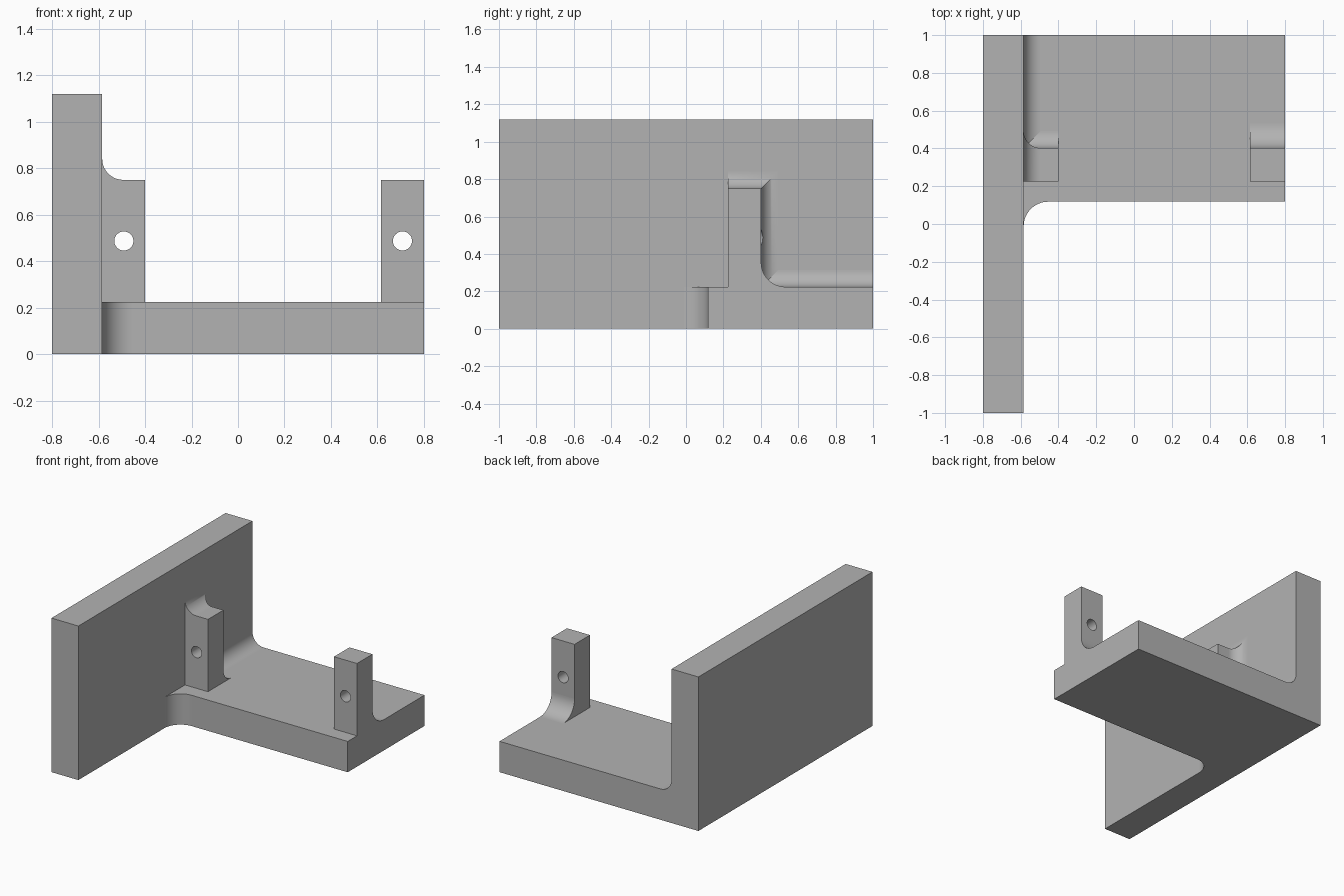
import bpy
import bmesh
from math import sin, cos, pi, radians
from mathutils import Vector

cube = bpy.data.objects.get("Cube")
if cube:
    bpy.data.objects.remove(cube, do_unlink=True)

grey = bpy.data.materials.new("plain grey")
grey.use_nodes = True
colour = (0.45, 0.45, 0.45, 1)
grey.diffuse_color = colour
grey.node_tree.nodes["Principled BSDF"].inputs["Base Color"].default_value = colour

# Main dimensions
LEFT, RIGHT, BACK = -0.80, 0.80, 1.0
WALL_X, WALL_TOP = -0.584, 1.12
BASE_Y, BASE_TOP = 0.118, 0.224
POST_FRONT, POST_BACK, POST_TOP = 0.225, 0.402, 0.75
POST_W = 0.185
SMALL, LARGE = 0.09, 0.13
HOLE_Z, HOLE_R = 0.487, 0.041
STEPS = 16


def finish(name, bm):
    bmesh.ops.recalc_face_normals(bm, faces=bm.faces)
    mesh = bpy.data.meshes.new(name)
    bm.to_mesh(mesh)
    bm.free()
    mesh.materials.append(grey)
    mesh.shade_smooth()
    mesh.set_sharp_from_angle(angle=radians(30))
    obj = bpy.data.objects.new(name, mesh)
    bpy.context.collection.objects.link(obj)
    return obj


def loft(name, rings):
    """Skin a list of matching closed rings and cap both ends."""
    bm = bmesh.new()
    loops = [[bm.verts.new(p) for p in ring] for ring in rings]
    n = len(loops[0])
    for a, b in zip(loops, loops[1:]):
        for i in range(n):
            j = (i + 1) % n
            bm.faces.new((a[i], a[j], b[j], b[i]))
    bm.faces.new(loops[0])
    bm.faces.new(loops[-1])
    return finish(name, bm)


def prism(name, profile, axis, lo, hi):
    """Extrude a profile, given in the two other axes in order, along one axis."""
    def place(p, t):
        v = list(p)
        v.insert(axis, t)
        return Vector(v)
    return loft(name, [[place(p, t) for p in profile] for t in (lo, hi)])


def box(name, x, y, z):
    return prism(name, [(x[0], y[0]), (x[1], y[0]), (x[1], y[1]), (x[0], y[1])], 2, *z)


def flare(r):
    """Concave quarter arc as (distance along, height) pairs."""
    return [(r - r * cos(a), r - r * sin(a))
            for a in (pi / 2 * i / STEPS for i in range(STEPS + 1))]


def fillet(name, corner, r, su, sv, axis, lo, hi):
    u, v = corner
    arc = [(u + su * a, v + sv * b) for a, b in flare(r)]
    return prism(name, [corner] + arc, axis, lo, hi)


def drill(post, x):
    ring = [(x + HOLE_R * cos(2 * pi * i / 48), HOLE_Z + HOLE_R * sin(2 * pi * i / 48))
            for i in range(48)]
    cutter = prism("hole_cutter", ring, 1, POST_FRONT - 0.1, POST_BACK + 0.2)
    cutter.hide_render = True
    mod = post.modifiers.new("hole", 'BOOLEAN')
    mod.operation, mod.solver, mod.object = 'DIFFERENCE', 'EXACT', cutter
    bpy.context.view_layer.update()
    graph = bpy.context.evaluated_depsgraph_get()
    mesh = bpy.data.meshes.new_from_object(post.evaluated_get(graph))
    post.modifiers.clear()
    post.data = mesh
    mesh.set_sharp_from_angle(angle=radians(30))
    bpy.data.objects.remove(cutter, do_unlink=True)


# Upright wall and base plate
box("side_wall", (LEFT, WALL_X), (-BACK, BACK), (0, WALL_TOP))
box("base_plate", (WALL_X, RIGHT), (BASE_Y, BACK), (0, BASE_TOP))

# Fillets joining the plate to the wall
fillet("front_corner_fillet", (WALL_X, BASE_Y), LARGE, 1, -1, 2, 0, BASE_TOP)
fillet("wall_base_fillet", (WALL_X, BASE_TOP), SMALL, 1, 1, 1, POST_BACK, BACK)

# Post beside the wall, flaring into it over its top and back
rings = []
for along, d in flare(SMALL) + [(POST_W, 0)]:
    x, y, z = WALL_X + along, POST_BACK + d, POST_TOP + d
    rings.append([(x, POST_FRONT, BASE_TOP), (x, y, BASE_TOP), (x, y, z), (x, POST_FRONT, z)])
wall_post = loft("wall_post", rings)
drill(wall_post, -0.491)
fillet("wall_post_foot", (POST_BACK, BASE_TOP), SMALL, 1, 1, 0, WALL_X, WALL_X + POST_W)

# Free standing post with a larger rounded foot
free_post = box("free_post", (RIGHT - POST_W, RIGHT), (POST_FRONT, POST_BACK),
                (BASE_TOP, POST_TOP))
drill(free_post, RIGHT - POST_W / 2)
fillet("free_post_foot", (POST_BACK, BASE_TOP), LARGE, 1, 1, 0, RIGHT - POST_W, RIGHT)
